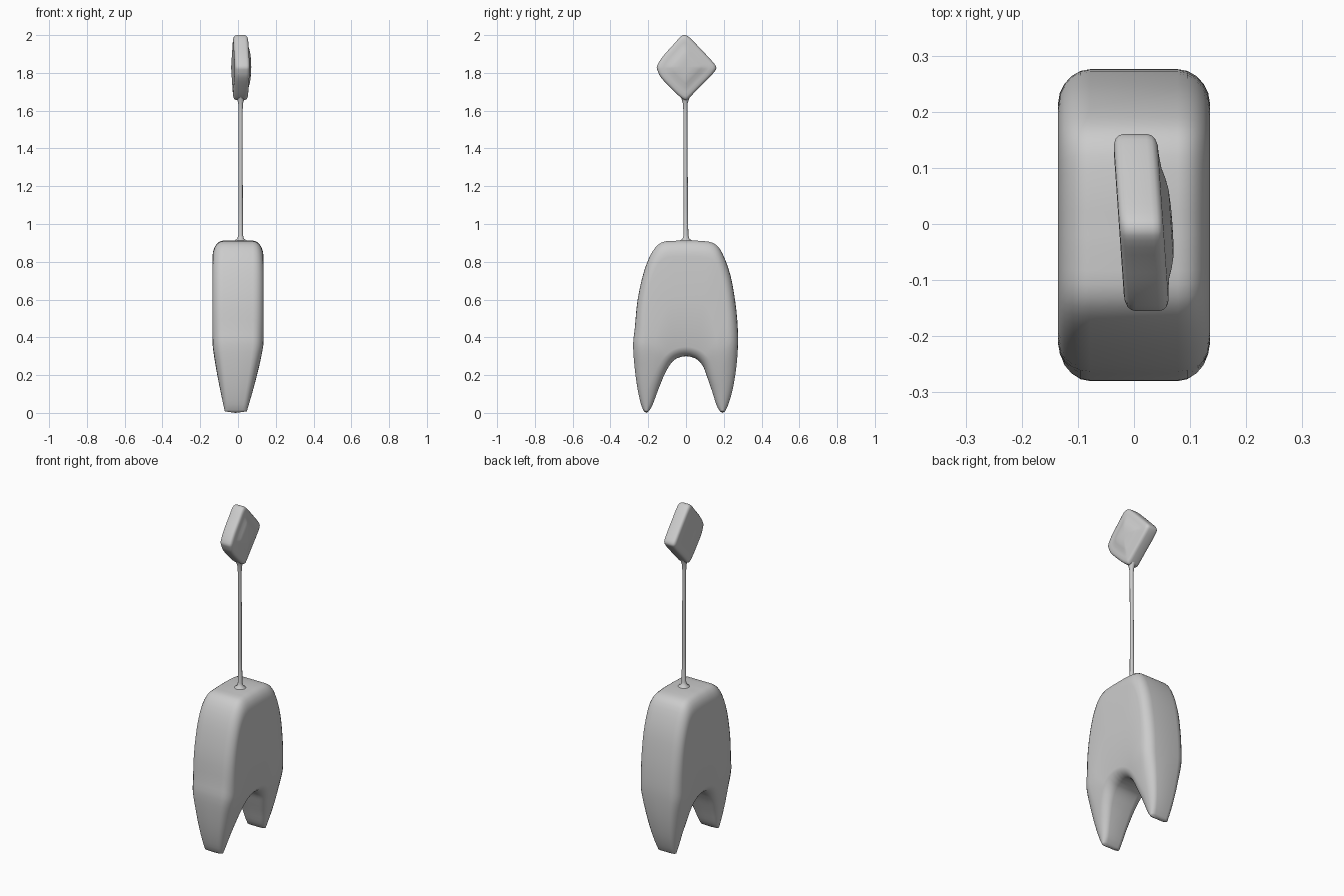
import bpy, bmesh, math

if "Cube" in bpy.data.objects:
    bpy.data.objects.remove(bpy.data.objects["Cube"])

grey = bpy.data.materials.new("plain_grey")
grey.diffuse_color = (0.6, 0.6, 0.6, 1)
grey.use_nodes = True
grey.node_tree.nodes["Principled BSDF"].inputs["Base Color"].default_value = grey.diffuse_color


def catmull(pts, n, closed=False):
    """Smooth curve through points, n steps per span."""
    out, m = [], len(pts)
    for i in range(m if closed else m - 1):
        if closed:
            p = [pts[(i + k) % m] for k in (-1, 0, 1, 2)]
        else:
            p = [pts[min(max(i + k, 0), m - 1)] for k in (-1, 0, 1, 2)]
        for j in range(n):
            t = j / n
            out.append(tuple(0.5 * (2 * b + (c - a) * t + (2 * a - 5 * b + 4 * c - d) * t * t
                                    + (3 * b - a - 3 * c + d) * t ** 3) for a, b, c, d in zip(*p)))
    if not closed:
        out.append(pts[-1])
    return out


def loft(name, rings, start, end, angle=60):
    """Skin closed rings of points and close both ends to a point."""
    bm = bmesh.new()
    loops = [[bm.verts.new(p) for p in r] for r in rings]
    n = len(loops[0])
    for a, b in zip(loops, loops[1:]):
        for i in range(n):
            j = (i + 1) % n
            bm.faces.new((a[i], a[j], b[j], b[i]))
    for loop, tip in ((loops[0], start), (loops[-1], end)):
        v = bm.verts.new(tip)
        for i in range(n):
            bm.faces.new((loop[i], loop[(i + 1) % n], v))
    bmesh.ops.recalc_face_normals(bm, faces=bm.faces)
    mesh = bpy.data.meshes.new(name)
    bm.to_mesh(mesh)
    bm.free()
    mesh.materials.append(grey)
    ob = bpy.data.objects.new(name, mesh)
    bpy.context.collection.objects.link(ob)
    bpy.context.view_layer.objects.active = ob
    ob.select_set(True)
    bpy.ops.object.shade_smooth_by_angle(angle=math.radians(angle))
    ob.select_set(False)


# Two-legged body: sections swept from one foot, over the arch, to the other
# each row: outer y, outer z, inner y, inner z
spans = [
    (-.222, .008, -.198, .008), (-.238, .045, -.178, .04), (-.257, .13, -.15, .115),
    (-.272, .24, -.12, .19), (-.28, .36, -.10, .23), (-.271, .45, -.085, .255),
    (-.256, .60, -.07, .273), (-.222, .75, -.055, .285), (-.18, .85, -.04, .292),
    (-.13, .902, -.025, .297), (-.06, .911, -.012, .299), (.0, .912, 0, .30),
    (.07, .911, .012, .299), (.145, .899, .025, .297), (.19, .85, .04, .292),
    (.235, .73, .055, .285), (.262, .58, .07, .273), (.274, .45, .085, .255),
    (.275, .35, .098, .23), (.265, .23, .112, .19), (.246, .12, .138, .115),
    (.224, .045, .162, .04), (.207, .008, .18, .008)]


def section(oy, oz, iy, iz):
    length = math.hypot(oy - iy, oz - iz)
    ro, ri = min(.085, length * .5), min(.05, length * .45)
    steps = [k * math.pi / 10 for k in range(6)]
    half = [(length - ro + ro * math.sin(a), 1 - .42 * (1 - math.cos(a))) for a in steps]
    half = [(half[-1][0], 0)] + half[::-1]
    half += [(length * .5 + (ri - ro) * .5, 1)]
    half += [(ri - ri * math.sin(a), 1 - .42 * (1 - math.cos(a))) for a in steps]
    half += [(0, 0)]
    ring = half + [(s, -w) for s, w in half[-2:0:-1]]
    pts = []
    for s, w in ring:
        f = s / length
        y, z = iy + (oy - iy) * f, iz + (oz - iz) * f
        g = min(max(z / .37, 0), 1)          # sides taper in towards the feet
        g = 1 - (1 - g) ** 1.25
        pts.append((-.012 * (1 - g) + w * (.056 + .079 * g), y, z))
    return pts


loft("body", [section(*s) for s in catmull(spans, 3)],
     (-.012, -.21, 0), (-.012, .193, 0), 75)

# Thin rod with flared ends
profile = [(.9, .04), (.914, .03), (.922, .018), (.94, .0125), (1.1, .0115), (1.4, .0105),
           (1.6, .0105), (1.64, .013), (1.665, .021), (1.69, .03)]
loft("rod", [[(.014 + r * math.cos(a * math.pi / 8),
               -.004 * (z - .9) / .8 + r * math.sin(a * math.pi / 8), z) for a in range(16)]
             for z, r in profile], (.014, 0, .895), (.014, -.004, 1.70))

# Diamond-shaped head with a shallow dome on one side, turned slightly
diamond = catmull([
    (-.006, 2.0), (.02, 1.986), (.075, 1.93), (.14, 1.86), (.159, 1.833), (.155, 1.812),
    (.12, 1.772), (.06, 1.712), (.015, 1.666), (-.003, 1.656), (-.03, 1.672), (-.075, 1.714),
    (-.13, 1.772), (-.15, 1.81), (-.153, 1.838), (-.12, 1.89), (-.07, 1.946), (-.03, 1.99)],
    3, closed=True)
layers = [(.4, -.039), (.8, -.04), (.88, -.039), (.95, -.035), (.985, -.029), (1, -.02),
          (1, .02), (.985, .029), (.95, .035), (.88, .039), (.76, .04), (.62, .043),
          (.5, .049), (.38, .053), (.2, .055)]
CZ = 1.832


def head_point(s, x, y, z):
    return (.013 + x - .07 * y * s, y * s, CZ + (z - CZ) * s)


loft("diamond_head", [[head_point(s, x, y, z) for y, z in diamond] for s, x in layers],
     (.013 - .039, 0, CZ), (.013 + .0555, 0, CZ))
